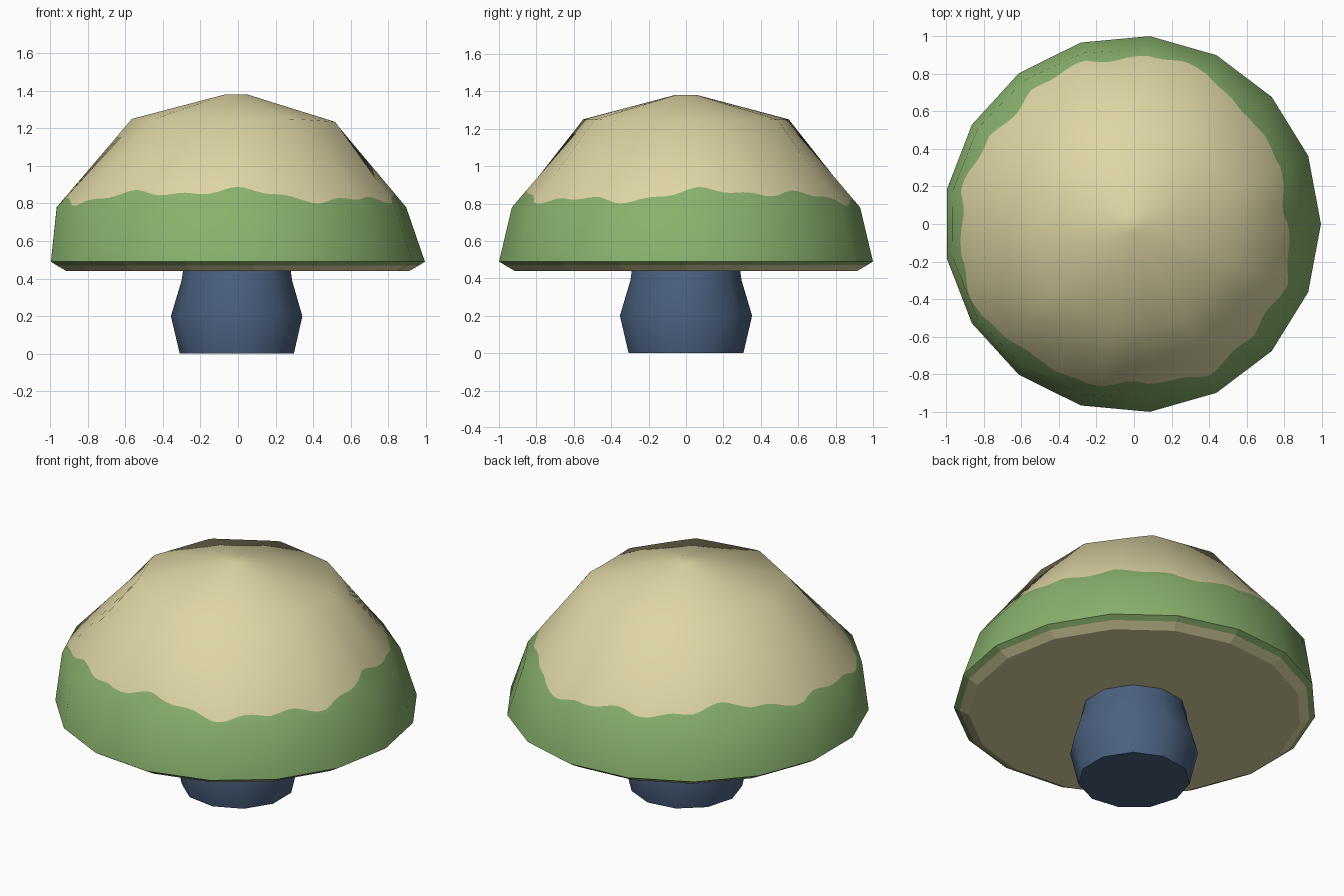
import bpy, bmesh, math
from mathutils import Vector

if "Cube" in bpy.data.objects:
    bpy.data.objects.remove(bpy.data.objects["Cube"])

def material(name, rgb):
    m = bpy.data.materials.new(name)
    m.diffuse_color = (*rgb, 1)
    m.use_nodes = True
    m.node_tree.nodes["Principled BSDF"].inputs["Base Color"].default_value = m.diffuse_color
    return m

TAN = material("tan", (0.73, 0.67, 0.37))
GREEN = material("green", (0.25, 0.44, 0.15))
BLUE = material("blue", (0.07, 0.12, 0.215))

def polygon_radius(a, sides, r, start=0.0):
    """Radius of a regular polygon in direction a."""
    step = 2 * math.pi / sides
    t = (a - start) % step - step / 2
    return r * math.cos(step / 2) / math.cos(t)

def loft(name, rings, mats, rule, cap_first=False, cap_last=False):
    """Skin a stack of equal-length rings; rule(i) gives the band's material."""
    bm = bmesh.new()
    loops = [[bm.verts.new(p) for p in ring] for ring in rings]
    n = len(rings[0])
    for i in range(len(loops) - 1):
        for j in range(n):
            k = (j + 1) % n
            f = bm.faces.new((loops[i][j], loops[i][k], loops[i + 1][k], loops[i + 1][j]))
            f.material_index = rule(i)
    if cap_first:
        bm.faces.new(loops[0][::-1]).material_index = rule(0)
    if cap_last:
        bm.faces.new(loops[-1]).material_index = rule(len(loops) - 2)
    me = bpy.data.meshes.new(name)
    bm.to_mesh(me)
    bm.free()
    for m in mats:
        me.materials.append(m)
    ob = bpy.data.objects.new(name, me)
    bpy.context.collection.objects.link(ob)
    return ob

# Cap dome: 17-sided, fine columns so the painted border can be wavy
N = 153
CX = -0.009
angles = [2 * math.pi * j / N for j in range(N)]

def point(a, r, z):
    return Vector((CX + r * math.cos(a), r * math.sin(a), z))

def border_height(a):
    return (0.84 + 0.027 * math.sin(3 * a + 0.6) + 0.018 * math.sin(8 * a + 1.0)
            + 0.010 * math.sin(19 * a))

rim = [point(a, polygon_radius(a, 17, 1.004), 0.49) for a in angles]
shoulder = [point(a, polygon_radius(a, 17, 0.938) - 0.034 * math.cos(a), 0.78) for a in angles]
crown = [point(a, polygon_radius(a, 9, 0.56, math.pi / 9), 1.25 - 0.02 * max(0, math.cos(a)) ** 4)
         for a in angles]
top = [point(a, 0.06, 1.38) for a in angles]
border = []
for a, s, c in zip(angles, shoulder, crown):
    t = (border_height(a) - s.z) / (c.z - s.z)
    border.append(s.lerp(c, t))

cap = loft("mushroom_cap", [rim, shoulder, border, crown, top], [GREEN, TAN],
           lambda i: 0 if i < 2 else 1, cap_last=True)
for p in cap.data.polygons:
    p.use_smooth = True
# Soft rounded shading over the flat-sided dome
tilts = [0.2, 0.45, 0.55, 0.83, 0.97]
normals = []
for nz in tilts:
    h = math.sqrt(1 - nz * nz)
    normals += [(h * math.cos(a), h * math.sin(a), nz) for a in angles]
cap.data.normals_split_custom_set_from_vertices(normals)

# Cap underside: bevelled lip and flat bottom
def ngon(sides, r, z, start=0.0, cx=0.0):
    return [Vector((cx + r * math.cos(start + 2 * math.pi * j / sides),
                    r * math.sin(start + 2 * math.pi * j / sides), z)) for j in range(sides)]

loft("cap_underside", [ngon(17, 0.92, 0.44, cx=CX), ngon(17, 0.972, 0.47, cx=CX),
                       ngon(17, 1.004, 0.49, cx=CX)],
     [TAN, GREEN], lambda i: i, cap_first=True)

# Stem: bulging 11-sided column
stem = loft("stem", [ngon(11, r, z, math.pi) for r, z in
                     ((0.31, 0), (0.357, 0.2), (0.30, 0.39), (0.29, 0.46))],
            [BLUE], lambda i: 0, cap_first=True, cap_last=True)
bpy.context.view_layer.objects.active = stem
stem.select_set(True)
bpy.ops.object.shade_smooth_by_angle(angle=math.radians(40))
